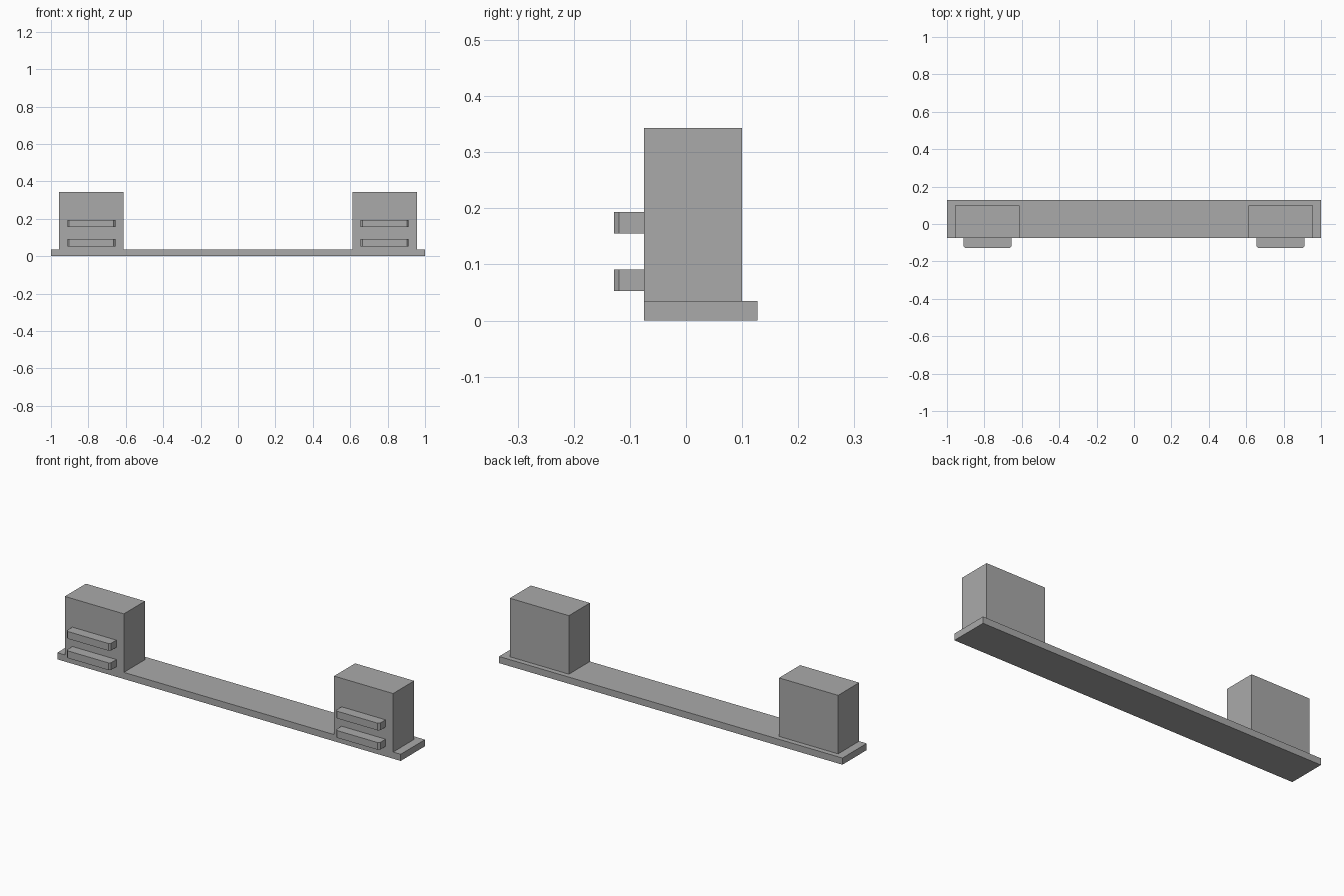
import bpy
import bmesh

if "Cube" in bpy.data.objects:
    bpy.data.objects.remove(bpy.data.objects["Cube"], do_unlink=True)

# Single grey finish
grey = bpy.data.materials.new("plain grey")
grey.use_nodes = True
colour = (0.4, 0.4, 0.4, 1)
grey.diffuse_color = colour
grey.node_tree.nodes["Principled BSDF"].inputs["Base Color"].default_value = colour


def box(name, xs, ys, zs, chamfer=0):
    """Box between the given limits, optionally chamfering its front upright edges."""
    bm = bmesh.new()
    bmesh.ops.create_cube(bm, size=1)
    for v in bm.verts:
        v.co = [lim[0] if c < 0 else lim[1] for c, lim in zip(v.co, (xs, ys, zs))]
    if chamfer:
        edges = [e for e in bm.edges
                 if all(abs(v.co.y - ys[0]) < 1e-5 for v in e.verts)
                 and abs(e.verts[0].co.z - e.verts[1].co.z) > 1e-5]
        bmesh.ops.bevel(bm, geom=edges, offset=chamfer, segments=1, affect='EDGES')
    mesh = bpy.data.meshes.new(name)
    bm.to_mesh(mesh)
    bm.free()
    mesh.materials.append(grey)
    obj = bpy.data.objects.new(name, mesh)
    bpy.context.collection.objects.link(obj)
    return obj


FRONT = -0.075
BASE_TOP = 0.035

# Long base plank
box("base_plank", (-1, 1), (FRONT, 0.127), (0, BASE_TOP))

# End blocks, each with two shelf bars on the front
for side, sign in (("left", 1), ("right", -1)):
    def span(a, b):
        return sorted((sign * a, sign * b))

    box(side + "_block", span(0.612, 0.956), (FRONT, 0.1), (BASE_TOP, 0.343))
    for level, z in (("lower", 0.053), ("upper", 0.155)):
        box(f"{side}_{level}_bar", span(0.656, 0.912), (-0.128, FRONT),
            (z, z + 0.038), chamfer=0.009)
